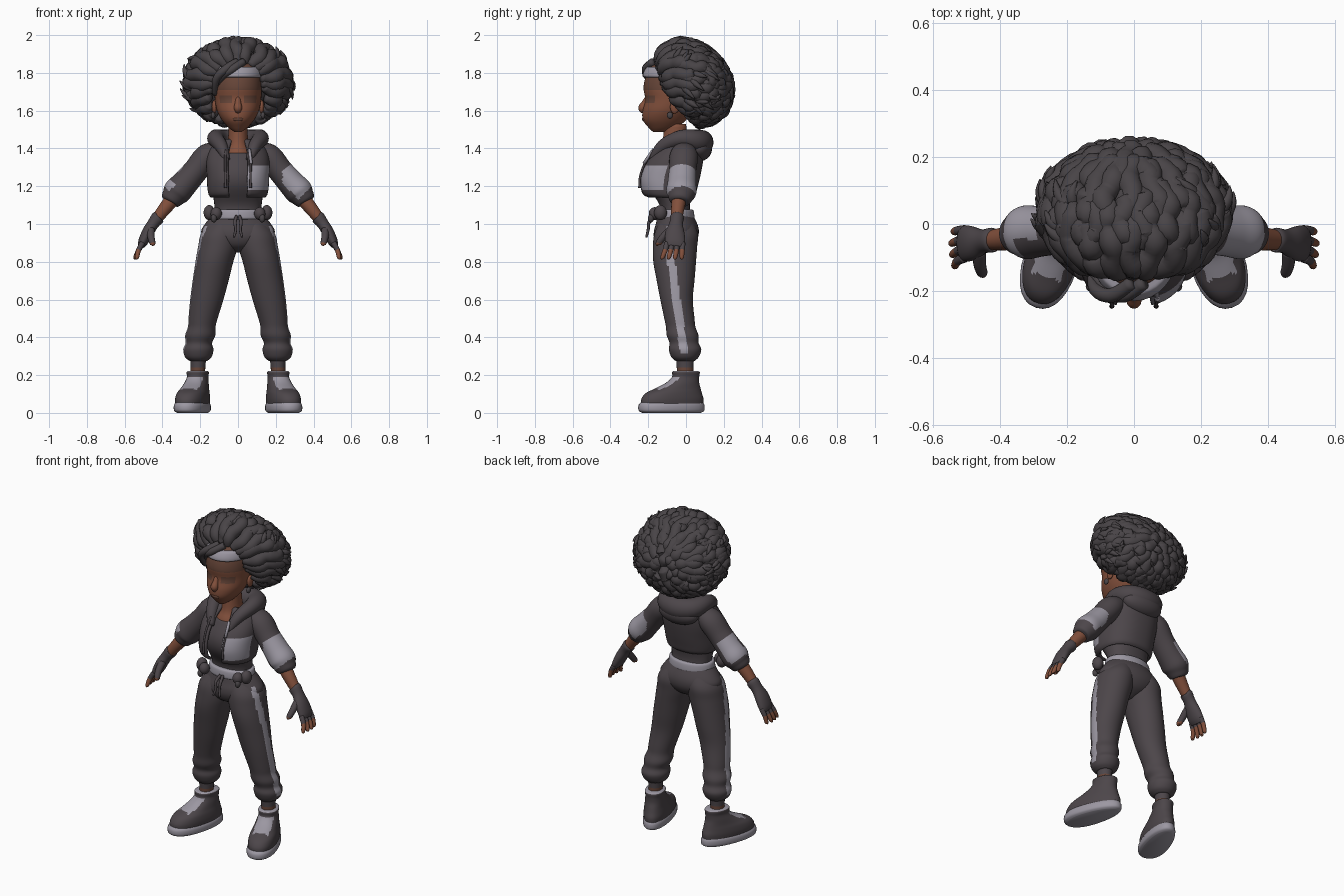
import bpy, bmesh, math, random
from mathutils import Vector

random.seed(4)
cube = bpy.data.objects.get("Cube")
if cube:
    bpy.data.objects.remove(cube)


def material(name, *rgb):
    m = bpy.data.materials.new(name)
    m.use_nodes = True
    m.diffuse_color = (*rgb, 1)
    m.node_tree.nodes["Principled BSDF"].inputs["Base Color"].default_value = (*rgb, 1)
    return m


MATS = [material("charcoal_cloth", .073, .061, .068), material("light_grey", .33, .31, .36),
        material("skin", .225, .08, .045), material("deep_skin", .135, .06, .04),
        material("hair_black", .066, .058, .063)]
CLOTH, GREY, SKIN, DEEP, HAIR = range(5)


def smooth_rows(rows, k):
    """Catmull-Rom interpolation of the rows, k steps per span."""
    out = []
    for i in range(len(rows) - 1):
        quad = [rows[max(i - 1, 0)], rows[i], rows[i + 1], rows[min(i + 2, len(rows) - 1)]]
        for j in range(k):
            t = j / k
            out.append([b + .5 * t * (c - a + t * (2*a - 5*b + 4*c - d + t * (3 * (b - c) + d - a)))
                        for a, b, c, d in zip(*quad)])
    return out + [list(rows[-1])]


def add_loft(bm, rows, mat, level=True, seg=32, k=4, power=1, ref=(0, 1, 0), rule=None, cap=True, warp=None):
    """Skin rows of (x, y, z, rx, ry); level keeps each ring horizontal."""
    rows = smooth_rows(rows, k)
    centres = [Vector(r[:3]) for r in rows]
    rule = rule or (lambda c, j: mat)
    warp = warp or (lambda p: p)
    rings, points = [], []
    for i, r in enumerate(rows):
        t = Vector((0, 0, 1)) if level else (centres[min(i + 1, len(rows) - 1)] - centres[max(i - 1, 0)]).normalized()
        v = Vector(ref)
        v = (v - t * v.dot(t)).normalized()
        u = v.cross(t)
        ring = []
        for j in range(seg):
            a = math.tau * j / seg
            c, s = [math.copysign(abs(f) ** power, f) for f in (math.cos(a), math.sin(a))]
            ring.append(centres[i] + u * r[3] * c + v * r[4] * s)
        points.append(ring)
        rings.append([bm.verts.new(warp(p)) for p in ring])
    for i in range(len(rows) - 1):
        for j in range(seg):
            n = (j + 1) % seg
            m = rule((points[i][j] + points[i + 1][n]) / 2, j)
            if m is not None:
                f = bm.faces.new((rings[i][j], rings[i][n], rings[i + 1][n], rings[i + 1][j]))
                f.material_index = m
    if cap:
        for ring, c in ((rings[0], centres[0]), (rings[-1], centres[-1])):
            bm.faces.new(ring).material_index = rule(c, 0)


def finish(name, bm):
    bmesh.ops.recalc_face_normals(bm, faces=bm.faces)
    for f in bm.faces:
        f.smooth = True
    me = bpy.data.meshes.new(name)
    bm.to_mesh(me)
    bm.free()
    for m in MATS:
        me.materials.append(m)
    ob = bpy.data.objects.new(name, me)
    bpy.context.collection.objects.link(ob)
    return ob


def loft(name, rows, mat=CLOTH, **kw):
    bm = bmesh.new()
    add_loft(bm, rows, mat, **kw)
    return finish(name, bm)


def tube(name, pts, mat=CLOTH, **kw):
    return loft(name, [(*p, p[-1]) for p in pts], mat, level=False, seg=kw.pop("seg", 12), **kw)


def blob(name, loc, size, mat=CLOTH):
    bpy.ops.mesh.primitive_uv_sphere_add(segments=24, ring_count=16, location=loc)
    ob = bpy.context.object
    ob.name, ob.scale = name, size
    ob.data.materials.append(MATS[mat])
    bpy.ops.object.shade_smooth()


def body(*rows):
    """Rows of (z, half width, front y, back y) centred on x = 0."""
    return [(0, (f + b) / 2, z, w, (b - f) / 2) for z, w, f, b in rows]


# Head and neck
def face_colour(c, j):
    eyes = 1.64 < c.z < 1.68 and .025 < abs(c.x) < .095
    return DEEP if c.y < -.1 and (eyes or c.z > 1.715) else SKIN


loft("head", body((1.488, .02, -.175, -.1), (1.51, .05, -.198, -.05), (1.55, .085, -.228, 0),
                  (1.6, .111, -.23, .03), (1.66, .122, -.216, .05), (1.72, .125, -.225, .05),
                  (1.78, .12, -.213, .05), (1.84, .1, -.18, .04), (1.88, .05, -.12, 0)),
     rule=face_colour, seg=48, k=6)
tube("nose", [(0, -.205, 1.67, .012), (0, -.218, 1.64, .017), (0, -.231, 1.613, .022), (0, -.222, 1.592, .012)], SKIN)
blob("lips", (0, -.222, 1.555), (.028, .011, .011), DEEP)
loft("neck", body((1.32, .1, -.165, .04), (1.38, .08, -.15, .04), (1.43, .055, -.125, .015), (1.53, .05, -.115, 0)), SKIN)
loft("headband", body((1.775, .122, -.215, .06), (1.782, .129, -.229, .06), (1.803, .129, -.226, .06),
                      (1.827, .122, -.212, .05), (1.832, .11, -.2, .04)), GREY)

# Hair: a core covered by wavy locks that sweep back from the hairline
HC = Vector((0, .04, 1.75))


def hair_point(theta, phi, scale):
    x, y, z = math.sin(theta) * math.cos(phi), -math.cos(theta), math.sin(theta) * math.sin(phi)
    p = Vector((.258 * x, .182 * y, .206 * z)) * scale
    p.y -= (.28 if z > 0 else .16) * p.z
    return HC + p


bm = bmesh.new()
bmesh.ops.create_uvsphere(bm, u_segments=32, v_segments=20, radius=1)
for v in bm.verts:
    v.co = HC + Vector((.235 * v.co.x, .165 * v.co.y - .045 * v.co.z, .19 * v.co.z))
for f in bm.faces:
    f.material_index = HAIR
finish("hair_core", bm)

bm = bmesh.new()
shape = (.55, .9, 1.05, .92, 1.05, .9, 1, .15)
for layer, (count, start, end, r) in enumerate(((24, .5, 1.95, .039), (24, 1.25, 2.3, .037),
                                                (20, 1.7, 2.7, .037), (12, 2.2, 3.05, .038))):
    for n in range(count):
        phi = math.tau * (n + .5 * (layer % 2)) / count + random.uniform(-.06, .06)
        t0 = max(start, .5 + .95 * max(0, -math.sin(phi)) ** 2)
        t1 = max(end + random.uniform(-.15, .15), t0 + .5)
        phase, lock = random.uniform(0, 6), []
        for i, w in enumerate(shape):
            lift = 1.07 if i == 7 else 1 + .025 * math.sin(2.4 * i + phase)
            bend = .045 * math.sin(1.7 * i + phase)
            lock.append((*hair_point(t0 + (t1 - t0) * i / 7, phi + bend, lift), r * w, r * w))
        add_loft(bm, lock, HAIR, level=False, seg=10, k=3, ref=Vector(lock[3][:3]) - HC)
# Loose curl tips around the sides
for n in range(34):
    phi = random.uniform(-1, .75) + math.pi * (n % 2) * (1 if n % 4 < 2 else -1)
    if n % 2:
        phi = math.pi - random.uniform(-1, .75)
    t, d = random.uniform(1.1, 2), random.uniform(-.12, .12)
    curl = [(*hair_point(t + .1 * i, phi + d * i, q), w, w)
            for i, (q, w) in enumerate(((1.02, .02), (1.1, .018), (1.16, .011), (1.2, .002)))]
    add_loft(bm, curl, HAIR, level=False, seg=8, k=2, ref=(0, 0, 1))
# Locks swept across one side of the forehead
for d in (0, .035):
    add_loft(bm, [(.03 - d, -.175, 1.86, .02, .02), (-.03 - d, -.213, 1.82, .022, .022),
                  (-.08 - d, -.195, 1.785 - d / 2, .02, .02), (-.125, -.14, 1.72 - d, .012, .012)],
             HAIR, level=False, seg=10, ref=(0, 1, 0))
finish("hair_locks", bm)

# Top, jacket and hood
loft("tank_top", body((1.03, .122, -.14, .03), (1.1, .125, -.14, .02), (1.2, .138, -.2, .04),
                      (1.28, .14, -.205, .06), (1.36, .115, -.165, .05), (1.375, .1, -.155, .04)), power=.9)


def jacket_colour(c, j):
    if 33 < j < 38:
        return None
    return GREY if c.x > .03 and c.y < -.11 and 1.18 < c.z < 1.315 else CLOTH


jacket = loft("jacket", body((1.14, .143, -.2, .035), (1.155, .155, -.23, .05), (1.19, .162, -.243, .06),
                             (1.25, .165, -.245, .075), (1.33, .168, -.212, .09), (1.4, .15, -.15, .095),
                             (1.45, .1, -.1, .08)), seg=48, power=.85, rule=jacket_colour, cap=False)
jacket.modifiers.new("thickness", "SOLIDIFY").thickness = .014
half_hood = [(.06, -.18, 1.34, .018), (.088, -.125, 1.41, .034), (.118, -.03, 1.452, .045), (.085, .055, 1.44, .06)]
tube("hood", half_hood + [(0, .08, 1.432, .066)] + [(-p[0], *p[1:]) for p in reversed(half_hood)],
     ref=(0, 0, 1), seg=20)
blob("hood_fold", (0, .07, 1.4), (.13, .068, .068))
tube("zipper", [(.06, -.172, 1.395, .008), (.07, -.224, 1.32, .008)], GREY, k=1)
loft("belt", body((1.025, .13, -.15, .035), (1.03, .142, -.162, .045), (1.07, .138, -.158, .04),
                  (1.077, .125, -.145, .03)), GREY, seg=40)


# Trousers with a side stripe
def leg_colour(c, j):
    middle = -.015 - .14 * (c.z - .35)
    width, edge = (.021, .155) if c.z < .9 else (.017, .165)
    return GREY if abs(c.y - middle) < width and abs(c.x) > edge and .31 < c.z < 1 else CLOTH


loft("hips", body((.848, .02, -.09, -.03), (.88, .11, -.145, .03), (.92, .175, -.168, .06), (.96, .195, -.17, .068),
                  (1, .175, -.16, .06), (1.05, .135, -.15, .035)), seg=64, rule=leg_colour)

for s, side in ((1, "left"), (-1, "right")):
    flip = lambda p, s=s: Vector((s * p.x, p.y, p.z))

    loft(side + "_trouser_leg", [(.21, -.005, .275, .046, .05), (.21, -.005, .295, .07, .072),
         (.21, -.005, .335, .08, .086), (.207, -.01, .37, .07, .077), (.2, -.018, .41, .08, .084),
         (.192, -.028, .455, .073, .078), (.185, -.035, .5, .077, .08), (.165, -.05, .6, .088, .086),
         (.145, -.055, .7, .095, .1), (.125, -.06, .8, .1, .113), (.106, -.058, .88, .105, .117),
         (.095, -.052, .95, .1, .115), (.07, -.05, 1.02, .07, .085)], seg=64, rule=leg_colour, warp=flip)
    loft(side + "_ankle", [(.215, -.005, .17, .04, .045), (.212, -.005, .24, .039, .044),
                           (.21, -.005, .32, .045, .05)], seg=20, warp=flip,
         rule=lambda c, j: CLOTH if c.z > .245 else DEEP)

    # Shoe, modelled straight and then turned outwards
    def turn(p, s=s):
        x, a = p.x * (1.02 - .8 * p.y), math.radians(18)
        return Vector((s * (.212 + x * math.cos(a) - p.y * math.sin(a)), x * math.sin(a) + p.y * math.cos(a), p.z))

    def shoe_colour(c, j):
        tongue = abs(c.x) < .042 and -.165 < c.y < -.04 and .115 < c.z < .19
        return GREY if tongue or c.z > .217 else CLOTH

    loft(side + "_sole", [(0, -.08, .0, .06, .16), (0, -.08, .012, .073, .18), (0, -.08, .04, .074, .181),
                          (0, -.078, .056, .066, .17)], GREY, power=.9, warp=turn)
    loft(side + "_shoe", [(0, -.077, .045, .069, .171), (0, -.075, .075, .071, .17), (0, -.067, .105, .068, .153),
                          (0, -.044, .13, .062, .123), (0, -.018, .16, .057, .089), (0, -.002, .19, .052, .073),
                          (0, 0, .215, .055, .074), (0, 0, .222, .046, .064)],
         seg=48, k=5, power=.9, rule=shoe_colour, warp=turn)

    # Sleeve with a grey elbow panel, turned further back on the right
    def sleeve_colour(c, j, s=s):
        along, out = c.x - c.z, c.x + c.z
        if s > 0:
            panel = -1.04 < along < -.81 and out > 1.45 and c.x > .235
        else:
            panel = -1.01 < along < -.81 and (out > 1.5 and c.y > -.045 or out > 1.54 and along > -.88)
        return GREY if panel else CLOTH

    loft(side + "_sleeve", [(.11, -.01, 1.39, .05, .06), (.165, -.012, 1.355, .068, .075),
         (.222, -.018, 1.285, .066, .072), (.278, -.022, 1.22, .07, .075), (.322, -.025, 1.172, .074, .08),
         (.345, -.03, 1.142, .062, .066), (.36, -.034, 1.122, .052, .054), (.364, -.035, 1.116, .035, .038)],
         level=False, seg=48, k=6, rule=sleeve_colour, warp=flip)
    tube(side + "_forearm", [(.34, -.035, 1.14, .04), (.395, -.045, 1.072, .034), (.45, -.05, 1.0, .026)],
         SKIN, seg=20, warp=flip)

    # Fingerless glove and fingers
    loft(side + "_glove", [(.418, -.048, 1.04, .028, .03), (.424, -.048, 1.034, .036, .037),
         (.45, -.052, 1.0, .031, .036), (.478, -.058, .955, .031, .05), (.503, -.058, .905, .026, .054),
         (.515, -.06, .88, .016, .048)], level=False, seg=24, warp=flip)
    bm = bmesh.new()
    digits = [((.505, y, .9), (.526, y * 1.1, .862), (.546 - abs(y + .055) / 4, y * 1.25, .822), .015, .866)
              for y in (-.1, -.073, -.046, -.018)]
    digits.append(((.462, -.08, .97), (.46, -.122, .93), (.452, -.147, .895), .021, .9))
    for base, mid, tip, r, cut in digits:
        add_loft(bm, [(*base, r, r), (*mid, .9 * r, .9 * r), (*tip, .72 * r, .72 * r),
                      (tip[0], tip[1], tip[2] - .008, .004, .004)], SKIN, level=False, seg=12, warp=flip,
                 ref=(1, 0, 0), rule=lambda c, j, cut=cut: SKIN if c.z < cut else CLOTH)
    finish(side + "_fingers", bm)

    # Ear, earring, cords and belt pouches
    blob(side + "_ear", (s * .125, -.06, 1.62), (.014, .024, .036), SKIN)
    blob(side + "_earring", (s * .132, -.085, 1.575), (.012, .016, .018), HAIR)
    tube(side + "_hood_cord", [(.066, -.17, 1.39, .006), (.068, -.218, 1.32, .006), (.066, -.243, 1.25, .006),
                               (.066, -.245, 1.19, .008)], warp=flip, seg=8)
    tube(side + "_waist_cord", [(.008, -.16, 1.04, .009), (.016, -.195, 1.01, .009), (.012, -.2, .97, .008),
                                (.022, -.21, .93, .006)], warp=flip, seg=8)
    blob(side + "_front_pouch", (s * .115, -.165, 1.055), (.03, .032, .034))
    blob(side + "_side_pouch", (s * .152, -.135, 1.06), (.03, .034, .04))
    blob(side + "_pouch_clasp", (s * .128, -.186, 1.03), (.016, .016, .022), HAIR)
